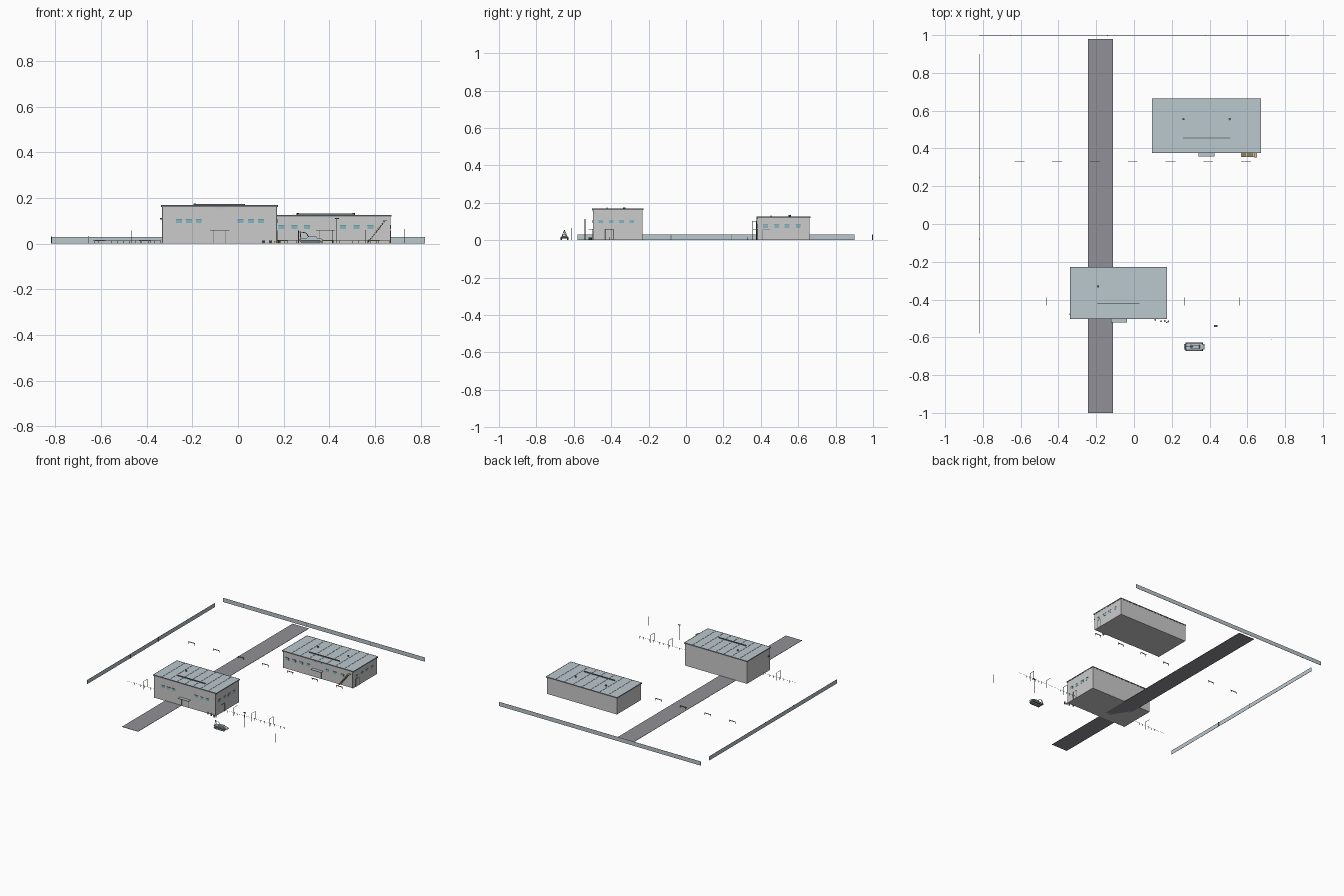
import bpy, bmesh
from math import pi, cos, sin
from mathutils import Vector, Matrix

if "Cube" in bpy.data.objects:
    bpy.data.objects.remove(bpy.data.objects["Cube"])


def mat(name, r, g, b):
    m = bpy.data.materials.new(name)
    m.diffuse_color = (r, g, b, 1)
    m.use_nodes = True
    m.node_tree.nodes["Principled BSDF"].inputs["Base Color"].default_value = m.diffuse_color
    return m


METAL = mat("blue_grey_metal", .50, .58, .62)
GLASS = mat("teal_glass", .22, .48, .54)
DARK = mat("dark_trim", .17, .19, .20)
ASPHALT = mat("asphalt", .28, .28, .31)
TAN = mat("tan_wood", .68, .55, .30)


def finish(name, bm, m=None):
    bmesh.ops.recalc_face_normals(bm, faces=bm.faces)
    me = bpy.data.meshes.new(name)
    bm.to_mesh(me)
    bm.free()
    ob = bpy.data.objects.new(name, me)
    bpy.context.collection.objects.link(ob)
    if m:
        me.materials.append(m)
    return ob


def boxes(name, items, m=None):
    """One object from boxes given as (x0, x1, y0, y1, z0, z1)."""
    bm = bmesh.new()
    for x0, x1, y0, y1, z0, z1 in items:
        M = Matrix.Translation(((x0 + x1) / 2, (y0 + y1) / 2, (z0 + z1) / 2)) \
            @ Matrix.Diagonal((x1 - x0, y1 - y0, z1 - z0, 1))
        bmesh.ops.create_cube(bm, size=1, matrix=M)
    return finish(name, bm, m)


def rods(name, items, r, m=None, sides=6):
    """One object from round rods given as (start, end)."""
    bm = bmesh.new()
    for a, b in items:
        a, b = Vector(a), Vector(b)
        d = b - a
        M = Matrix.Translation((a + b) / 2) @ d.to_track_quat('Z', 'Y').to_matrix().to_4x4()
        bmesh.ops.create_cone(bm, cap_ends=True, segments=sides, radius1=r, radius2=r,
                              depth=d.length, matrix=M)
    return finish(name, bm, m)


def building(tag, x0, x1, y0, y1, h, front_win, side_win, wz, door, side_door, duct, vents):
    o = .003
    boxes(tag + "_walls", [(x0, x1, y0, y1, 0, h - .004)])
    # roof sheet, edge trim and standing seams
    boxes(tag + "_roof", [(x0 - o, x1 + o, y0 - o, y1 + o, h - .004, h)], METAL)
    e = .0045
    boxes(tag + "_roof_trim", [(x0 - e, x1 + e, y0 - e, y0 - o, h - .007, h + .001),
                               (x0 - e, x1 + e, y1 + o, y1 + e, h - .007, h + .001),
                               (x0 - e, x0 - o, y0 - e, y1 + e, h - .007, h + .001),
                               (x1 + o, x1 + e, y0 - e, y1 + e, h - .007, h + .001)], DARK)
    n = 8
    seams = [x0 + (x1 - x0) * i / n for i in range(1, n)]
    boxes(tag + "_roof_seams", [(x - .001, x + .001, y0, y1, h, h + .0015) for x in seams], METAL)
    # windows with little hoods on the front and right sides
    w, wh = .013, .008
    boxes(tag + "_windows",
          [(x - w, x + w, y0 - .001, y0, wz - wh, wz + wh) for x in front_win] +
          [(x1, x1 + .001, y - w, y + w, wz - wh, wz + wh) for y in side_win], GLASS)
    boxes(tag + "_window_hoods",
          [(x - w - .001, x + w + .001, y0 - .003, y0, wz + wh, wz + wh + .002) for x in front_win] +
          [(x1, x1 + .002, y - w - .001, y + w + .001, wz + wh, wz + wh + .002) for y in side_win], DARK)
    # doors with frames and the front canopy
    dh, t = .057, .0015
    boxes(tag + "_doors", [(door - .026, door + .026, y0 - .001, y0, 0, dh),
                           (x1, x1 + .001, side_door - .018, side_door + .018, 0, dh)])
    boxes(tag + "_door_frames",
          [(door + s * .027 - t / 2, door + s * .027 + t / 2, y0 - .003, y0, 0, dh) for s in (-1, 1)] +
          [(x1, x1 + .002, side_door + s * .019 - t / 2, side_door + s * .019 + t / 2, 0, dh) for s in (-1, 1)] +
          [(x1, x1 + .002, side_door - .019, side_door + .019, dh, dh + t)], DARK)
    boxes(tag + "_canopy", [(door - .042, door + .042, y0 - .024, y0, .058, .0605)], METAL)
    boxes(tag + "_sign_board", [(door - .027, door + .027, y0 - .003, y0, h - .014, h - .008)], METAL)
    # roof duct and vents
    dx0, dx1, dy = duct
    boxes(tag + "_roof_duct", [(dx0, dx1, dy - .0025, dy + .0025, h, h + .006)], DARK)
    rods(tag + "_roof_vents", [((x, y, h), (x, y, h + .008)) for x, y in vents], .006, DARK, 10)
    # corner downpipes
    rods(tag + "_downpipes", [((x, y0 - .002, 0), (x, y0 - .002, h - .006))
                              for x in (x0 + .003, x1 - .003)], .0012, DARK)


building("front_building", -.333, .171, -.498, -.232, .168,
         (-.258, -.215, -.172, .011, .057, .101), (-.456, -.40, -.345, -.29), .099,
         -.08, -.418, (-.195, .03, -.422), [(-.19, -.33)])
building("rear_building", .099, .669, .381, .66, .126,
         (.133, .19, .247, .303, .46, .52, .58), (.425, .485, .54, .60), .073,
         .383, .43, (.26, .51, .455), [(.262, .555), (.507, .555)])

# road
boxes("road", [(-.243, -.111, -1, .98, 0, .002)], ASPHALT)

# boundary walls with joint posts
boxes("left_boundary_wall", [(-.82, -.8185, -.58, .90, 0, .03)], METAL)
boxes("rear_boundary_wall", [(-.82, .82, .9985, 1, 0, .03)], METAL)
boxes("boundary_posts", [(-.8185, -.815, y - .002, y + .002, 0, .031) for y in (-.08, .245)] +
      [(x - .002, x + .002, .995, .9985, 0, .031) for x in (-.655, -.14, .38)], DARK)

# outside stair on the rear building
N = 12
boxes("stair_treads", [(.566 + .0062 * i, .576 + .0062 * i, .354, .377,
                        .008 * (i + 1), .008 * (i + 1) + .002) for i in range(N)], TAN)
rods("stair_stringers", [((.566, y, .002), (.645, y, .1)) for y in (.355, .376)], .001, DARK)
boxes("stair_landing", [(.636, .652, .352, .38, .1, .102)], TAN)

# low barriers across the yard
bars, legs = [], []
for i in range(7):
    x = -.607 + .2 * i
    bars.append((x - .026, x + .026, .328, .331, .012, .017))
    legs += [(x + s * .022 - .001, x + s * .022 + .001, .328, .331, 0, .012) for s in (-1, 1)]
boxes("barrier_planks", bars, TAN)
boxes("barrier_legs", legs, DARK)

# pipe run carried by gantry frames
frames = []
for x in (-.465, .265, .413, .56):
    frames += [((x, -.43, 0), (x, -.43, .058)), ((x, -.39, 0), (x, -.39, .058)),
               ((x, -.432, .058), (x, -.388, .058))]
rods("gantry_frames", frames, .0014, DARK)
runs = [(-.61, -.338), (.176, .67)]
rods("fence_rails", [((a, -.41, .013), (b, -.41, .013)) for a, b in runs], .0007, TAN)
rods("fence_stakes", [((a + .027 * i, -.41, 0), (a + .027 * i, -.41, .016))
                      for a, b in runs for i in range(int((b - a) / .027) + 1)], .0009, DARK)

# lamp post, marker post and wall lamp
rods("yard_posts", [((.433, -.54, 0), (.433, -.54, .11)), ((.73, -.612, 0), (.73, -.612, .065))],
     .0015, DARK)
boxes("lamp_head", [(.424, .442, -.544, -.536, .108, .112)], DARK)
boxes("wall_lamp", [(-.342, -.333, -.483, -.475, .106, .113)], DARK)

# tracked work vehicle: tapered hull, tracks, cab and A-frame hoist
VX, VY = .319, -.65


def prism(name, pts, y0, y1, m):
    bm = bmesh.new()
    f = bm.faces.new([bm.verts.new((VX + x, VY + y0, z)) for x, z in pts])
    g = bmesh.ops.extrude_face_region(bm, geom=[f])
    bmesh.ops.translate(bm, vec=(0, y1 - y0, 0),
                        verts=[v for v in g["geom"] if isinstance(v, bmesh.types.BMVert)])
    return finish(name, bm, m)


prism("vehicle_hull", [(-.054, .017), (-.046, .01), (.046, .01), (.054, .017), (.044, .023), (-.044, .023)],
      -.014, .014, METAL)
for s in (-1, 1):
    prism("vehicle_track", [(-.046, .011), (-.038, .001), (.038, .001), (.046, .011), (.04, .016), (-.04, .016)],
          s * .018 - .004, s * .018 + .004, DARK)
prism("vehicle_cab", [(-.02, .023), (.03, .023), (.024, .032), (-.012, .032)], -.009, .009, METAL)
rods("vehicle_hoist", [((VX - .044, VY - .016, .015), (VX - .046, VY, .054)),
                       ((VX - .044, VY + .016, .015), (VX - .046, VY, .054)),
                       ((VX - .05, VY, .052), (VX - .022, VY, .048)),
                       ((VX - .022, VY, .048), (VX - .008, VY, .03))], .0016, DARK)

# drums and crates by the front building corner
rods("drums", [((x, y, 0), (x, y, .014)) for x, y in ((.112, -.508), (.143, -.514), (.182, -.516))],
     .0045, DARK, 10)
boxes("crates", [(.158, .168, -.518, -.508, 0, .009), (.17, .177, -.525, -.518, 0, .006)], TAN)
